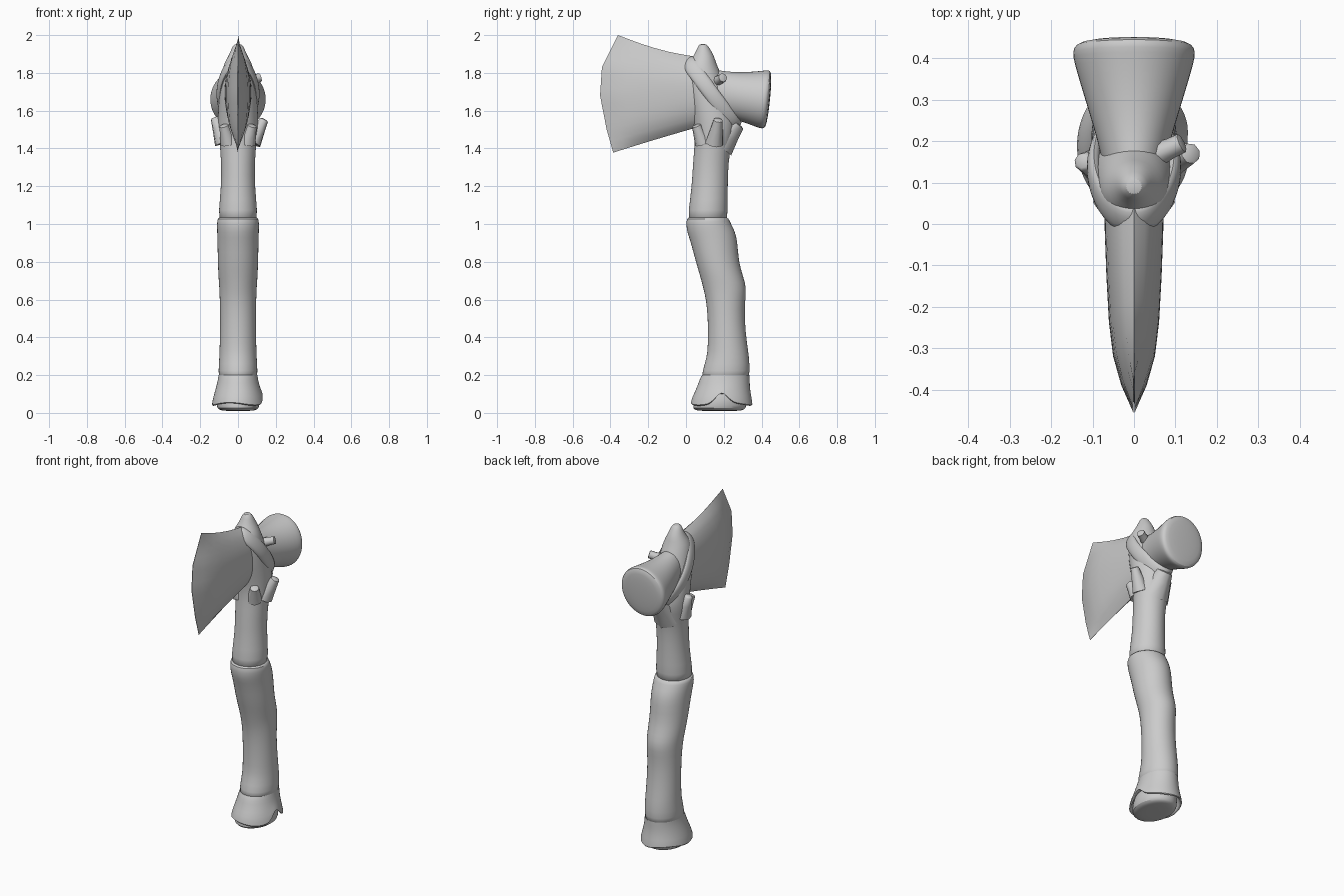
import bpy, bmesh, math
from mathutils import Vector

if "Cube" in bpy.data.objects:
    bpy.data.objects.remove(bpy.data.objects["Cube"])

def build(name, rings, caps=True, closed=True, sub=1, angle=50):
    """Loft a list of equal-length point rings into a smooth object."""
    bm = bmesh.new()
    vs = [[bm.verts.new(p) for p in r] for r in rings]
    n = len(rings[0])
    for a, b in zip(vs, vs[1:]):
        for i in range(n if closed else n - 1):
            j = (i + 1) % n
            bm.faces.new((a[i], a[j], b[j], b[i]))
    if caps:
        bm.faces.new(vs[0][::-1])
        bm.faces.new(vs[-1])
    bmesh.ops.remove_doubles(bm, verts=bm.verts, dist=1e-5)
    bmesh.ops.recalc_face_normals(bm, faces=bm.faces)
    me = bpy.data.meshes.new(name)
    bm.to_mesh(me)
    bm.free()
    ob = bpy.data.objects.new(name, me)
    bpy.context.collection.objects.link(ob)
    bpy.ops.object.select_all(action='DESELECT')
    ob.select_set(True)
    bpy.context.view_layer.objects.active = ob
    bpy.ops.object.shade_smooth_by_angle(angle=math.radians(angle))
    if sub:
        m = ob.modifiers.new("Smooth", 'SUBSURF')
        m.levels = m.render_levels = sub
    return ob

def ring(z, y0, y1, rx, n=20):
    c, ry = (y0 + y1) / 2, (y1 - y0) / 2
    return [Vector((rx * math.cos(2 * math.pi * i / n), c + ry * math.sin(2 * math.pi * i / n), z))
            for i in range(n)]

def stub(name, a, b, r0, r1):
    a, b = Vector(a), Vector(b)
    q = (b - a).to_track_quat('Z', 'Y')
    def circ(p, r):
        return [p + q @ Vector((r * math.cos(t * math.pi / 4), r * math.sin(t * math.pi / 4), 0)) for t in range(8)]
    return build(name, [circ(a, r0), circ(a.lerp(b, .6), (r0 + r1) / 2.2), circ(b, r1),
                        circ(b + (b - a) * .03, r1 * .7)], sub=0)

# Lower grip: bent sleeve (z, y front, y back, half width)
build("grip", [ring(*r) for r in [
    (.16, .075, .335, .105), (.22, .085, .34, .105), (.30, .11, .335, .10), (.36, .115, .325, .098),
    (.50, .115, .31, .095), (.60, .105, .315, .098), (.66, .09, .322, .10), (.72, .075, .305, .105),
    (.80, .05, .28, .108), (.90, .025, .275, .11), (.96, .003, .262, .112), (1.0, 0, .24, .113),
    (1.03, .002, .228, .11), (1.04, .02, .21, .095)]])

# Upper shaft running through the head to a pointed tip
build("upper_shaft", [ring(*r) for r in [
    (1.0, .01, .22, .10), (1.06, .01, .222, .105), (1.2, .03, .222, .09), (1.32, .035, .225, .09),
    (1.42, .045, .24, .097), (1.5, .045, .265, .108), (1.58, .03, .26, .108), (1.7, .0, .22, .10),
    (1.8, -.005, .185, .088), (1.85, .01, .16, .075), (1.89, .04, .15, .05),
    (1.93, .06, .125, .034), (1.955, .07, .11, .02)]])

# Pommel core and the flared, notched cuff around it
build("pommel_core", [ring(*r) for r in [
    (.20, .09, .33, .10), (.05, .035, .325, .118), (.022, .035, .318, .112), (.012, .05, .30, .09), (.01, .12, .24, .04)]])
cuff = [ring(*r, n=32) for r in [
    (.20, .085, .338, .103), (.18, .072, .338, .106), (.14, .06, .338, .115),
    (.09, .035, .345, .13), (.04, .02, .357, .143), (.045, .035, .34, .128), (.10, .06, .32, .11)]]
for k, amt in ((3, .02), (4, .07), (5, .07)):
    for i, p in enumerate(cuff[k]):
        a = 2 * math.pi * i / 32
        a = a - 2 * math.pi if a > math.pi else a
        p.z += amt * math.exp(-(a / .22) ** 2) + .008 * math.sin(3 * a + 1) * (k > 3)
        if k == 4:
            p.x *= 1 - .12 * math.exp(-(a / .2) ** 2)
build("pommel_cuff", cuff, caps=False)

# Axe blade: lens-shaped sections from the socket out to a curved edge
def edge(v):
    pts = [(-.385, 1.378), (-.42, 1.50), (-.455, 1.68), (-.445, 1.83), (-.36, 2.0)]
    f = (v + 1) * 2
    i = min(int(f), 3)
    f -= i
    return Vector((0, *[pts[i][k] * (1 - f) + pts[i + 1][k] * f for k in (0, 1)]))
N = 16
rows = []
for s, t in ((0, .072), (.2, .07), (.4, .066), (.6, .06), (.75, .05), (.88, .03), (1, .001)):
    up, down = [], []
    for i in range(N + 1):
        v = -1 + 2 * i / N
        back = Vector((0, .09, 1.70 + .18 * v + (.01 * s)))
        p = back.lerp(edge(v), s)
        p.z -= .02 * math.sin(math.pi * s) * max(v, 0) ** 2
        w = t * (1 - abs(v) ** 2.3) ** .75 + .0005
        up.append(p + Vector((w, 0, 0)))
        down.append(p - Vector((w, 0, 0)))
    rows.append(up + down[::-1])
build("blade", rows, sub=0, angle=40)

# Hammer poll: flared round block behind the shaft (y, z low, z high, half width)
poll = []
for y, z0, z1, rx in [(.08, 1.59, 1.83, .065), (.17, 1.575, 1.815, .08), (.24, 1.56, 1.805, .10),
                      (.32, 1.535, 1.805, .125), (.39, 1.51, 1.812, .146), (.415, 1.503, 1.816, .150),
                      (.432, 1.507, 1.814, .143), (.440, 1.53, 1.79, .12), (.445, 1.62, 1.70, .04)]:
    c, rz = (z0 + z1) / 2, (z1 - z0) / 2
    r = []
    for i in range(24):
        a = 2 * math.pi * i / 24
        lean = .016 * math.sin(a) * max(0, (y - .2) / .25) * rz / .155
        r.append(Vector((rx * math.cos(a), y + lean, c + rz * math.sin(a))))
    poll.append(r)
build("hammer_poll", poll)

# Flattened strap looping diagonally around the head
def strap(name, centre, fore, rx, width, thick):
    centre, fore = Vector(centre), Vector(fore)
    across = Vector((0, -fore.z, fore.y)).normalized()
    rings = []
    for i in range(33):
        a = 2 * math.pi * i / 32
        out = Vector((rx * math.cos(a), 0, 0)) + fore * math.sin(a)
        d = out.normalized()
        rings.append([centre + out + d * thick * math.cos(b) + across * width * math.sin(b)
                      for b in [k * math.pi / 4 for k in range(8)]])
    build(name, rings, caps=False)
strap("binding_strap", (0, .135, 1.69), (0, -.125, .17), .097, .045, .02)

# Broken branch stubs and the side peg
stub("side_peg", (.05, .165, 1.755), (.115, .195, 1.775), .03, .024)
stub("right_stub", (.075, .15, 1.43), (.137, .17, 1.55), .05, .025)
stub("left_stub", (-.075, .14, 1.43), (-.123, .15, 1.56), .05, .022)
stub("front_stub", (.05, .09, 1.43), (.075, .055, 1.52), .045, .025)
stub("front_left_stub", (-.05, .09, 1.43), (-.075, .055, 1.52), .045, .025)
stub("rear_knot", (0, .17, 1.42), (0, .265, 1.535), .09, .05)
